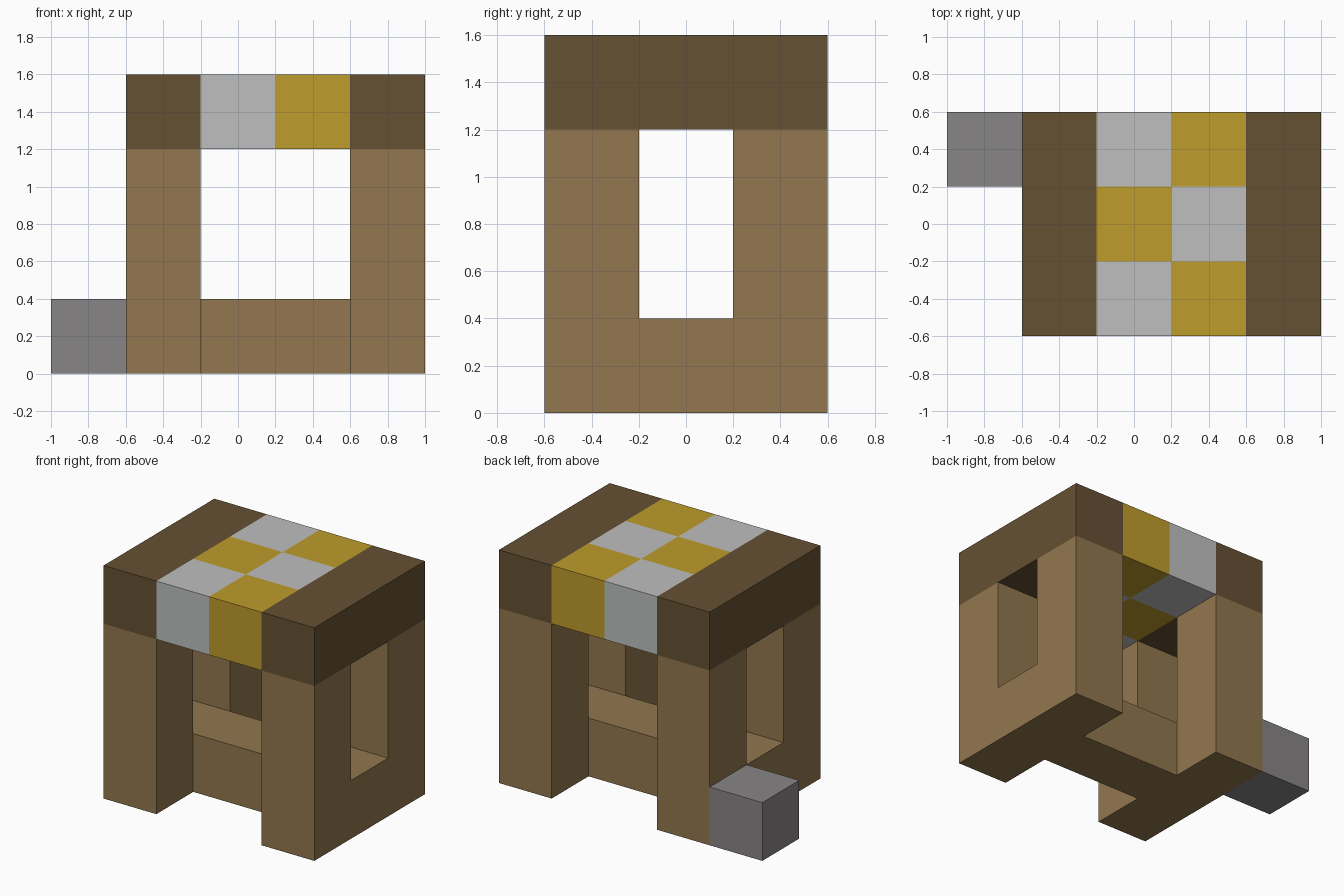
import bpy
import bmesh

cube = bpy.data.objects.get("Cube")
if cube:
    bpy.data.objects.remove(cube, do_unlink=True)

U = 0.4  # edge of one block


def material(name, rgb):
    """Flat material from an 8-bit sRGB colour."""
    linear = [((c / 255 + 0.055) / 1.055) ** 2.4 for c in rgb] + [1.0]
    mat = bpy.data.materials.new(name)
    mat.use_nodes = True
    mat.diffuse_color = linear
    bsdf = mat.node_tree.nodes["Principled BSDF"]
    bsdf.inputs["Base Color"].default_value = linear
    bsdf.inputs["Roughness"].default_value = 1.0
    return mat


light_wood = material("light_wood", (146, 119, 78))
dark_wood = material("dark_wood", (101, 81, 51))
silver = material("silver", (189, 191, 190))
gold = material("gold", (191, 156, 44))
stone = material("stone_grey", (137, 133, 134))


def finish(bm, name, *mats):
    bmesh.ops.recalc_face_normals(bm, faces=bm.faces)
    mesh = bpy.data.meshes.new(name)
    bm.to_mesh(mesh)
    bm.free()
    for mat in mats:
        mesh.materials.append(mat)
    obj = bpy.data.objects.new(name, mesh)
    bpy.context.collection.objects.link(obj)
    return obj


def prism(name, profile, x0, x1, mat):
    """Extrude a side profile of (y, z) points from x0 to x1."""
    bm = bmesh.new()
    face = bm.faces.new([bm.verts.new((x0, y, z)) for y, z in profile])
    new = bmesh.ops.extrude_face_region(bm, geom=[face])["geom"]
    moved = [v for v in new if isinstance(v, bmesh.types.BMVert)]
    bmesh.ops.translate(bm, verts=moved, vec=(x1 - x0, 0, 0))
    return finish(bm, name, mat)


def rect(y0, y1, z0, z1):
    return [(y0, z0), (y1, z0), (y1, z1), (y0, z1)]


# U-shaped side frames (two legs joined by a low rail) with a dark beam on top
low, high, top = U, 3 * U, 4 * U
half, gap = 1.5 * U, 0.5 * U
frame = [(-half, 0), (half, 0), (half, high), (gap, high),
         (gap, low), (-gap, low), (-gap, high), (-half, high)]
for side, x in (("right", -1.5 * U), ("left", 1.5 * U)):
    prism(side + "_leg_frame", frame, x, x + U, light_wood)
    prism(side + "_top_beam", rect(-half, half, high, top), x, x + U, dark_wood)

# Stretcher joining the two frames
prism("cross_bar", rect(-gap, gap, 0, low), -gap, half, light_wood)

# Small block beside the back right leg
prism("side_block", rect(gap, half, 0, low), -2.5 * U, -half, stone)

# Checkered seat: one slab cut into block-sized cells, coloured alternately
bm = bmesh.new()
bmesh.ops.create_cube(bm, size=1)
for v in bm.verts:
    v.co = (gap + v.co.x * 2 * U, v.co.y * 3 * U, 3.5 * U + v.co.z * U)
for point, normal in (((gap, 0, 0), (1, 0, 0)),
                      ((0, -gap, 0), (0, 1, 0)),
                      ((0, gap, 0), (0, 1, 0))):
    bmesh.ops.bisect_plane(bm, geom=bm.verts[:] + bm.edges[:] + bm.faces[:],
                           plane_co=point, plane_no=normal)
for f in bm.faces:
    c = f.calc_center_median()
    column = int(c.x > gap)
    row = 0 if c.y < -gap else 1 if c.y < gap else 2
    f.material_index = (column + row) % 2
finish(bm, "checkered_seat", silver, gold)
